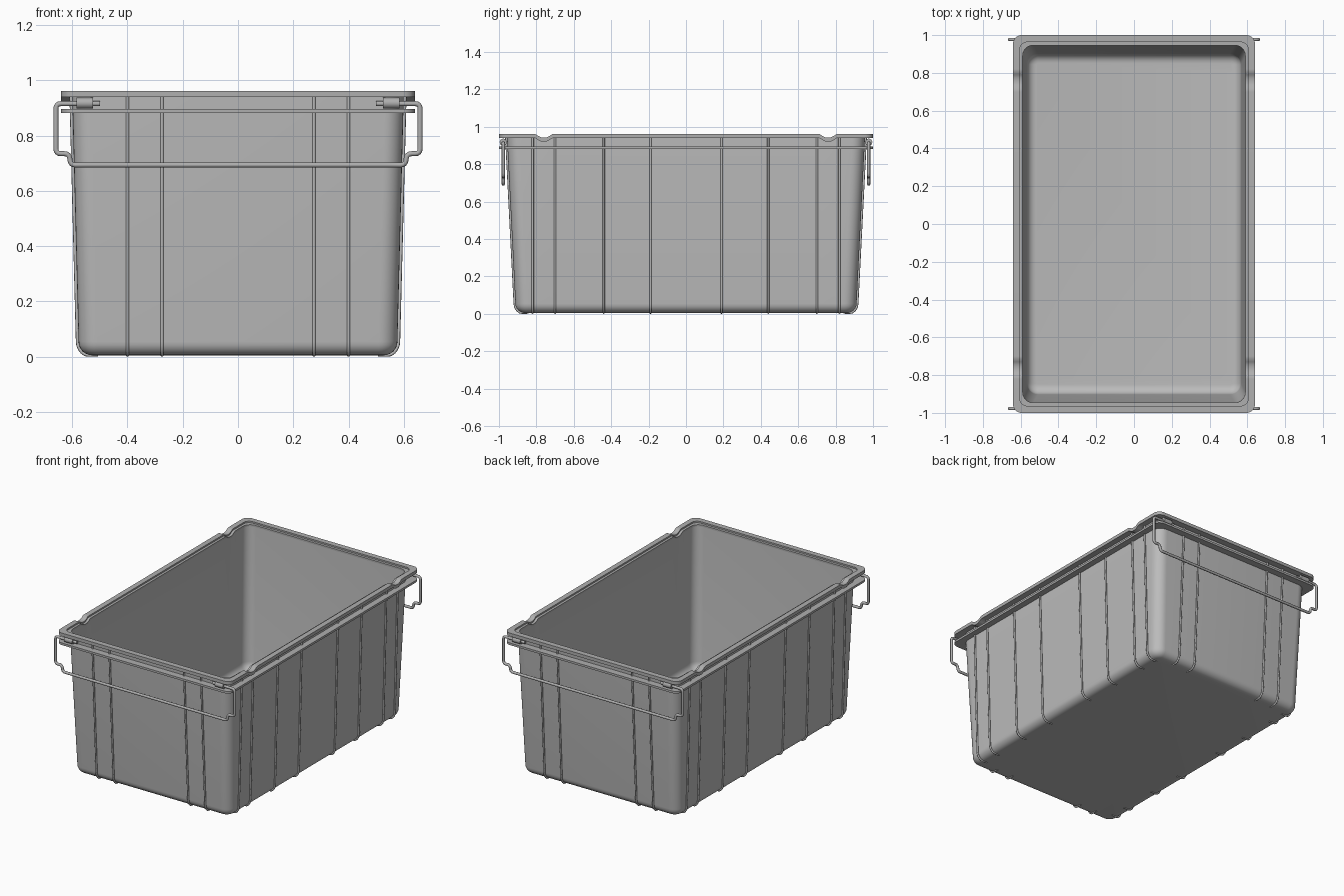
import bpy
import bmesh
from math import cos, sin, pi

if "Cube" in bpy.data.objects:
    bpy.data.objects.remove(bpy.data.objects["Cube"], do_unlink=True)


def material(name, value):
    mat = bpy.data.materials.new(name)
    mat.use_nodes = True
    color = (value, value, value, 1)
    mat.diffuse_color = color
    mat.node_tree.nodes["Principled BSDF"].inputs["Base Color"].default_value = color
    return mat


TUB_GREY = material("tub grey", 0.5)
TRIM_GREY = material("trim grey", 0.43)
NOTCH_Y = 0.76
NOTCH_STEPS = [k * 0.015 for k in range(-4, 5)]


def notch(y):
    """Depth of the smooth dip in the long rims."""
    t = min(max((0.05 - abs(abs(y) - NOTCH_Y)) / 0.035, 0), 1)
    return 0.018 * t * t * (3 - 2 * t)


def ring(hx, hy, r, z):
    """Rounded rectangle with extra points along the long sides."""
    side = sorted(s * (NOTCH_Y + d) for s in (-1, 1) for d in NOTCH_STEPS)
    quarter = [(hx - r + r * cos(a), hy - r + r * sin(a))
               for a in (k * pi / 16 for k in range(9))]
    half = [(hx, y) for y in side] + quarter + [(-x, y) for x, y in reversed(quarter)]
    points = half + [(-x, -y) for x, y in half]
    return [(x, y, z - (notch(y) if z > 0.93 and abs(x) > hx - 1e-4 else 0))
            for x, y in points]


def finish(obj, mat, angle=0.6):
    obj.data.materials.clear()
    obj.data.materials.append(mat)
    bpy.ops.object.select_all(action="DESELECT")
    obj.select_set(True)
    bpy.context.view_layer.objects.active = obj
    bpy.ops.object.shade_smooth_by_angle(angle=angle)


def loft(name, rings, mat, closed):
    """Skin a row of rings; closed joins last to first, otherwise ends are capped."""
    bm = bmesh.new()
    loops = [[bm.verts.new(p) for p in ring(*r)] for r in rings]
    pairs = list(zip(loops, loops[1:]))
    if closed:
        pairs.append((loops[-1], loops[0]))
    else:
        bm.faces.new(loops[0])
        bm.faces.new(loops[-1])
    n = len(loops[0])
    for a, b in pairs:
        for i in range(n):
            j = (i + 1) % n
            bm.faces.new((a[i], a[j], b[j], b[i]))
    bmesh.ops.recalc_face_normals(bm, faces=bm.faces)
    mesh = bpy.data.meshes.new(name)
    bm.to_mesh(mesh)
    bm.free()
    obj = bpy.data.objects.new(name, mesh)
    bpy.context.collection.objects.link(obj)
    finish(obj, mat)


def tube(name, points, radius, mat):
    curve = bpy.data.curves.new(name, "CURVE")
    curve.dimensions = "3D"
    curve.bevel_depth = radius
    curve.bevel_resolution = 2
    curve.use_fill_caps = True
    spline = curve.splines.new("POLY")
    spline.points.add(len(points) - 1)
    for p, co in zip(spline.points, points):
        p.co = (*co, 1)
    obj = bpy.data.objects.new(name, curve)
    bpy.context.collection.objects.link(obj)
    bpy.ops.object.select_all(action="DESELECT")
    obj.select_set(True)
    bpy.context.view_layer.objects.active = obj
    bpy.ops.object.convert(target="MESH")
    finish(bpy.context.view_layer.objects.active, mat, 0.9)


def rounded(points, r):
    """Replace inner corners of a path with short arcs."""
    out = [points[0]]
    for (ax, az), (bx, bz), (cx, cz) in zip(points, points[1:], points[2:]):
        la = ((ax - bx) ** 2 + (az - bz) ** 2) ** 0.5
        lc = ((cx - bx) ** 2 + (cz - bz) ** 2) ** 0.5
        p = (bx + (ax - bx) * r / la, bz + (az - bz) * r / la)
        q = (bx + (cx - bx) * r / lc, bz + (cz - bz) * r / lc)
        for t in (0, 0.25, 0.5, 0.75, 1):
            u = 1 - t
            out.append((u * u * p[0] + 2 * u * t * bx + t * t * q[0],
                        u * u * p[1] + 2 * u * t * bz + t * t * q[1]))
    return out + [points[-1]]


# Tub: tapered outer wall, rounded base and hollow inside
BASE_X, BASE_Y, TOP_X, TOP_Y = 0.577, 0.912, 0.6, 0.957
BASE_Z, WALL_Z, FILLET, WALL = 0.005, 0.945, 0.05, 0.01


def fillet(inset, z):
    rows = []
    for k in range(7):
        a = k * pi / 12
        d = inset + FILLET * (1 - sin(a))
        rows.append((BASE_X - d, BASE_Y - d, 0.068 - d, z + FILLET * (1 - cos(a))))
    return rows


outer = fillet(0, BASE_Z) + [(TOP_X, TOP_Y, 0.068, WALL_Z)]
inner = [(TOP_X - WALL, TOP_Y - WALL, 0.058, WALL_Z)] + fillet(WALL, BASE_Z + WALL)[::-1]
loft("tub", outer + inner, TUB_GREY, False)

# Rim with a small inner step, and the thin flange below it
loft("rim", [(0.64, 1, 0.045, 0.94), (0.64, 1, 0.045, 0.962),
             (0.605, 0.963, 0.04, 0.962), (0.605, 0.963, 0.04, 0.952),
             (0.589, 0.946, 0.055, 0.952), (0.589, 0.946, 0.055, 0.94)], TRIM_GREY, True)
loft("flange", [(0.64, 1, 0.045, 0.882), (0.64, 1, 0.045, 0.896),
                (0.594, 0.95, 0.06, 0.896), (0.594, 0.95, 0.06, 0.882)], TRIM_GREY, True)

# Ribs: thin rods running up the walls from under the base
RIB, RISE = 0.006, 0.004


def rib_profile(base, top):
    rows = [(base - FILLET - 0.02, BASE_Z + 0.002)]
    for k in range(7):
        a = k * pi / 12
        rows.append((base - FILLET + (FILLET + RISE) * sin(a),
                     max(RIB, BASE_Z + FILLET - (FILLET + RISE) * cos(a))))
    return rows + [(top + RISE, 0.94)]


for sign, side_name in ((1, "left"), (-1, "right")):
    for y in (0.19, 0.44, 0.7, 0.82):
        for s in (-1, 1):
            tube(side_name + "_rib", [(sign * d, s * y, z) for d, z in
                                      rib_profile(BASE_X, TOP_X)], RIB, TUB_GREY)
for sign, side_name in ((-1, "front"), (1, "back")):
    for x in (0.275, 0.4):
        for s in (-1, 1):
            tube(side_name + "_rib", [(s * x, sign * d, z) for d, z in
                                      rib_profile(BASE_Y, TOP_Y)], RIB, TUB_GREY)

# Wire handles with their hinge barrels
half = [(0.5, 0.916), (0.659, 0.916), (0.659, 0.735), (0.611, 0.735), (0.606, 0.694)]
path = rounded(half + [(-x, z) for x, z in reversed(half)], 0.018)
for sign, side_name in ((-1, "front"), (1, "back")):
    y = sign * 0.977
    tube(side_name + "_handle", [(x, y, z) for x, z in path], 0.009, TRIM_GREY)
    for s in (-1, 1):
        tube(side_name + "_hinge", [(s * 0.525, y, 0.918), (s * 0.585, y, 0.918)],
             0.02, TRIM_GREY)
